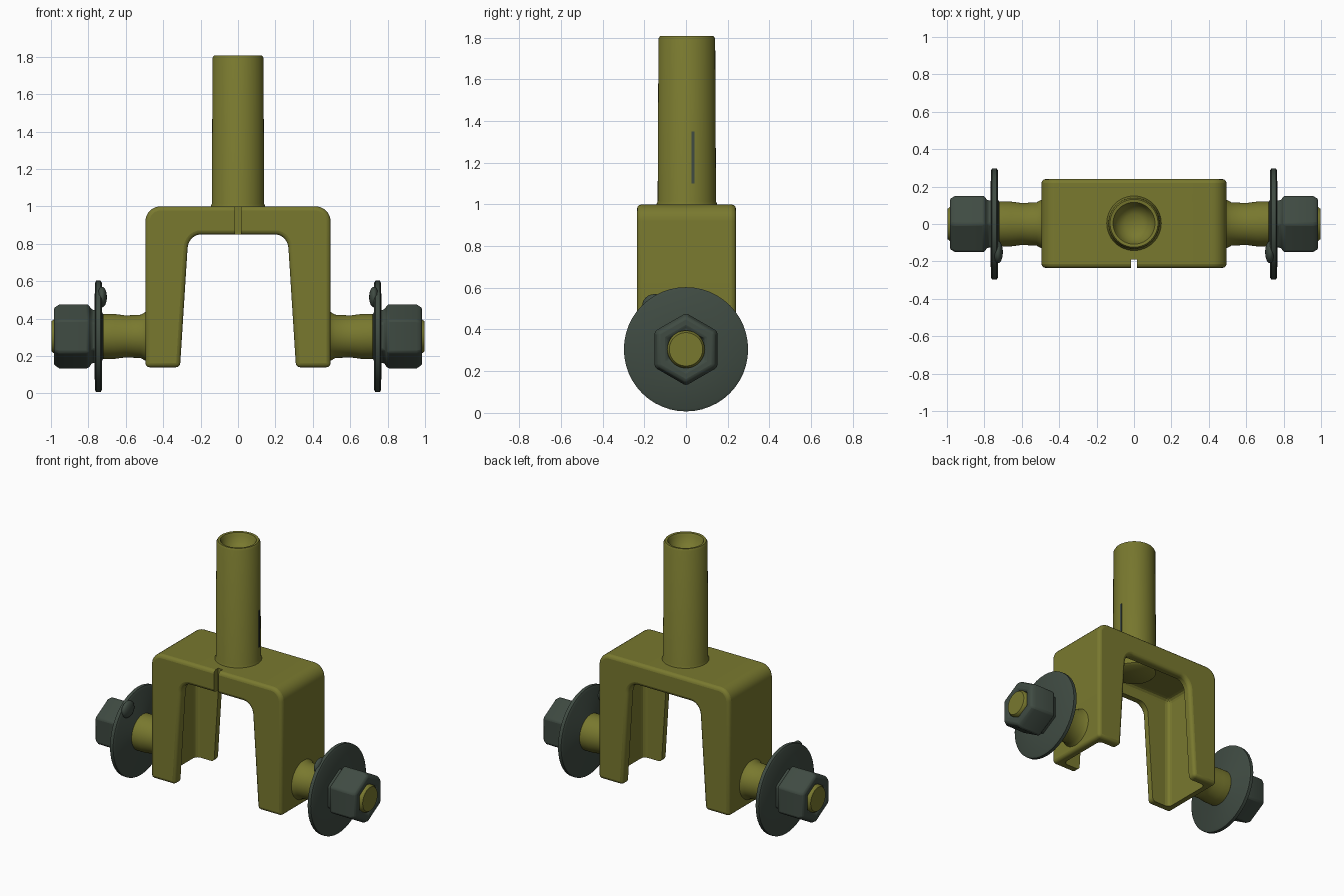
import bpy, bmesh, math
from math import pi, cos, sin
from mathutils import Matrix

cube = bpy.data.objects.get("Cube")
if cube:
    bpy.data.objects.remove(cube, do_unlink=True)


def material(name, color):
    m = bpy.data.materials.new(name)
    m.use_nodes = True
    m.diffuse_color = color
    m.node_tree.nodes["Principled BSDF"].inputs["Base Color"].default_value = color
    return m


OLIVE = material("olive paint", (0.19, 0.19, 0.028, 1))
STEEL = material("dark green steel", (0.05, 0.07, 0.055, 1))


def finish(name, bm, mat):
    bmesh.ops.recalc_face_normals(bm, faces=bm.faces[:])
    mesh = bpy.data.meshes.new(name)
    bm.to_mesh(mesh)
    bm.free()
    mesh.materials.append(mat)
    ob = bpy.data.objects.new(name, mesh)
    bpy.context.collection.objects.link(ob)
    return ob


def smooth(ob, angle=40):
    bpy.ops.object.select_all(action='DESELECT')
    bpy.context.view_layer.objects.active = ob
    ob.select_set(True)
    bpy.ops.object.shade_smooth_by_angle(angle=math.radians(angle))


def bevel(ob, width, segments=3):
    m = ob.modifiers.new("round", 'BEVEL')
    m.width, m.segments = width, segments
    m.limit_method, m.angle_limit = 'ANGLE', math.radians(40)


def box(name, x, y, z, mat):
    """Box from (min, max) ranges."""
    bm = bmesh.new()
    bmesh.ops.create_cube(bm, size=1)
    for v in bm.verts:
        v.co = [r[0] if c < 0 else r[1] for c, r in zip(v.co, (x, y, z))]
    return finish(name, bm, mat)


def cut(ob, cutter):
    cutter.hide_render = True
    cutter.hide_viewport = True
    cutter.display_type = 'WIRE'
    m = ob.modifiers.new("cut", 'BOOLEAN')
    m.operation, m.object, m.solver = 'DIFFERENCE', cutter, 'EXACT'


def lathe(name, profile, mat, place, sides=48):
    """Revolve (radius, height) points about z, then move into place."""
    bm = bmesh.new()
    rings = []
    for r, h in profile:
        rings.append([bm.verts.new((r * cos(2 * pi * i / sides), r * sin(2 * pi * i / sides), h))
                      for i in range(sides)])
    for a, b in zip(rings, rings[1:]):
        for i in range(sides):
            j = (i + 1) % sides
            bm.faces.new((a[i], a[j], b[j], b[i]))
    bm.faces.new(rings[0][::-1])
    bm.faces.new(rings[-1])
    bm.transform(place)
    return finish(name, bm, mat)


def arc(cx, cz, rx, rz, a0, a1, n=7):
    return [(cx + rx * cos(math.radians(a0 + (a1 - a0) * i / n)),
             cz + rz * sin(math.radians(a0 + (a1 - a0) * i / n))) for i in range(n + 1)]


# Fork: arch outline extruded front to back
half = [(0.31, 0.14), (0.495, 0.14)] + arc(0.415, 0.92, 0.08, 0.08, 0, 90)
inner = arc(0.2, 0.77, 0.07, 0.08, 90, 4)
half = inner + half
outline = half + [(-x, z) for x, z in reversed(half)]
bm = bmesh.new()
face = bm.faces.new([bm.verts.new((x, -0.235, z)) for x, z in outline])
ext = bmesh.ops.extrude_face_region(bm, geom=[face])["geom"]
bmesh.ops.translate(bm, vec=(0, 0.475, 0),
                    verts=[g for g in ext if isinstance(g, bmesh.types.BMVert)])
fork = finish("fork", bm, OLIVE)
bevel(fork, 0.022)

# Hollow inside of the pressed channel, and the slit in the front flange
hollow = box("channel_cutter", (-0.445, 0.445), (-0.18, 0.185), (0.0, 0.935), OLIVE)
bevel(hollow, 0.03)
cut(fork, hollow)
cut(fork, box("slit_cutter", (-0.017, 0.017), (-0.3, -0.19), (0.8, 1.1), OLIVE))
smooth(fork)

# Stem with a dished end, passing through the top plate
stem = lathe("stem", [(0.125, 0.885), (0.138, 0.895), (0.138, 0.985), (0.15, 0.99),
                      (0.14, 1.015), (0.136, 1.795), (0.128, 1.808), (0.112, 1.806),
                      (0.104, 1.79), (0.09, 1.75), (0.05, 1.725), (0.01, 1.72)],
             OLIVE, Matrix.Translation((0, 0.004, 0)))
smooth(stem)

# Dark mark on the stem
box("stem_mark", (0.13, 0.139), (0.027, 0.04), (1.1, 1.35), STEEL)

# Axle, washer and nut on each side
for side, label in ((1, "left"), (-1, "right")):
    place = Matrix.Translation((0, 0, 0.305)) @ Matrix.Rotation(side * pi / 2, 4, 'Y')
    parts = [
        lathe(label + "_axle", [(0.12, 0.46), (0.13, 0.495), (0.116, 0.52), (0.112, 0.6),
                                (0.12, 0.66), (0.12, 0.72), (0.09, 0.75), (0.09, 0.985),
                                (0.08, 0.998)], OLIVE, place),
        lathe(label + "_washer", [(0.08, 0.705), (0.1, 0.71), (0.13, 0.727), (0.285, 0.727),
                                  (0.298, 0.735), (0.298, 0.758), (0.285, 0.765),
                                  (0.1, 0.768)], STEEL, place),
    ]
    nut = lathe(label + "_nut", [(0.145, 0.755), (0.145, 0.785), (0.174, 0.8),
                                 (0.174, 0.955), (0.155, 0.985), (0.105, 0.985),
                                 (0.095, 0.965)], STEEL, place, sides=6)
    bevel(nut, 0.012, 2)
    parts.append(nut)

    # Bent bump on the washer's inner face
    bm = bmesh.new()
    bmesh.ops.create_uvsphere(bm, u_segments=20, v_segments=12, radius=1)
    bm.transform(Matrix.Translation((side * 0.727, -0.15, 0.515))
                 @ Matrix.Diagonal((0.026, 0.06, 0.055, 1)))
    parts.append(finish(label + "_washer_bump", bm, STEEL))
    for p in parts:
        smooth(p)
